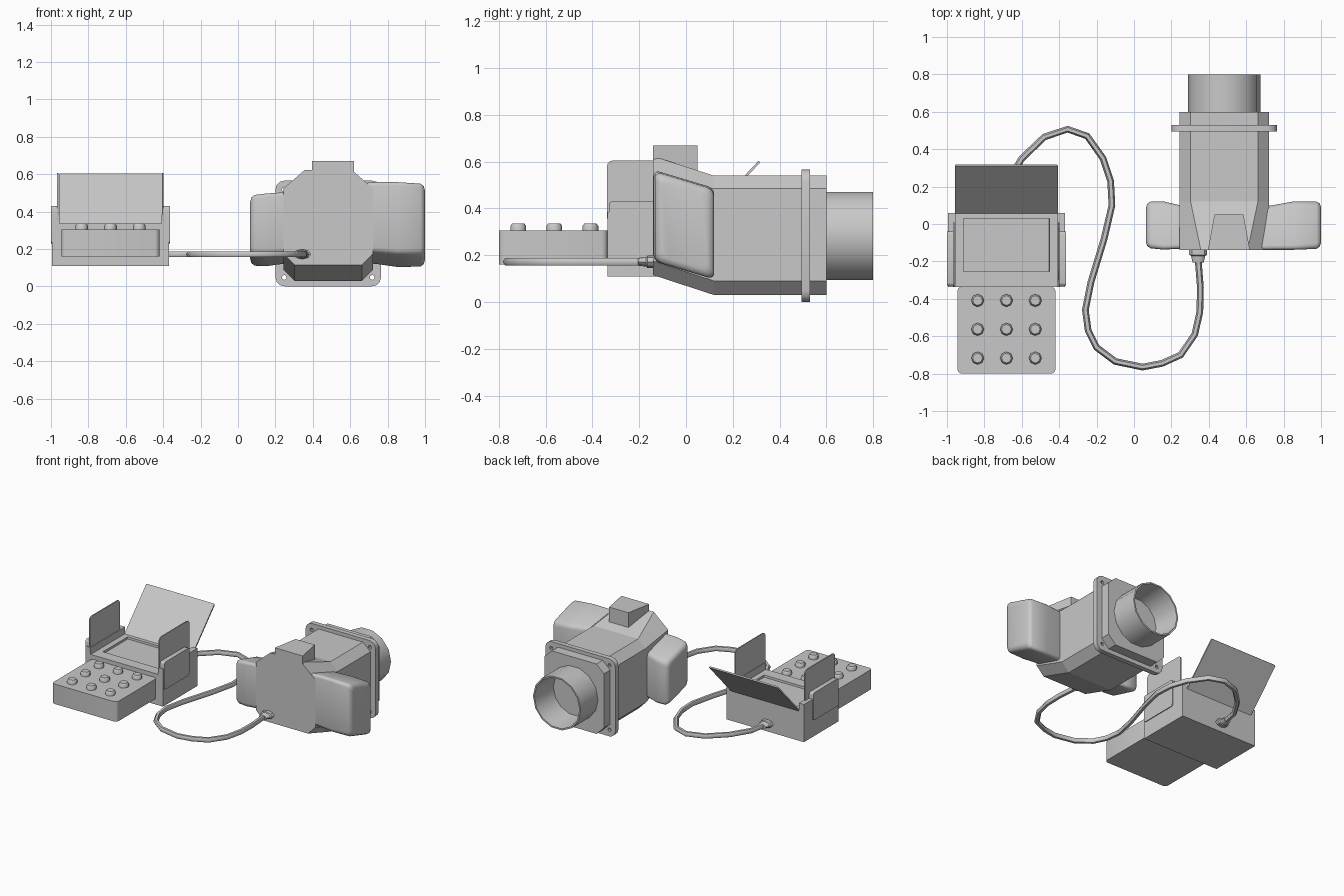
import bpy, bmesh, math

if "Cube" in bpy.data.objects:
    bpy.data.objects.remove(bpy.data.objects["Cube"])

GREY = bpy.data.materials.new("plain_grey")
GREY.diffuse_color = (0.58, 0.58, 0.58, 1)
GREY.use_nodes = True
GREY.node_tree.nodes["Principled BSDF"].inputs["Base Color"].default_value = GREY.diffuse_color


def finish(obj, angle=None):
    obj.data.materials.clear()
    obj.data.materials.append(GREY)
    bpy.ops.object.select_all(action='DESELECT')
    obj.select_set(True)
    bpy.context.view_layer.objects.active = obj
    if angle:
        bpy.ops.object.shade_smooth_by_angle(angle=math.radians(angle))
    return obj


def from_bmesh(name, bm, angle=None):
    bmesh.ops.recalc_face_normals(bm, faces=bm.faces[:])
    me = bpy.data.meshes.new(name)
    bm.to_mesh(me)
    bm.free()
    obj = bpy.data.objects.new(name, me)
    bpy.context.collection.objects.link(obj)
    return finish(obj, angle)


def loft(name, rings, angle=None):
    """Skin closed rings of equal point count and cap both ends."""
    bm = bmesh.new()
    vs = [[bm.verts.new(p) for p in ring] for ring in rings]
    n = len(vs[0])
    for a, b in zip(vs, vs[1:]):
        for i in range(n):
            bm.faces.new((a[i], a[(i + 1) % n], b[(i + 1) % n], b[i]))
    bm.faces.new(vs[0])
    bm.faces.new(vs[-1])
    return from_bmesh(name, bm, angle)


def box(name, x0, x1, y0, y1, z0, z1):
    return loft(name, [[(x0, y0, z), (x1, y0, z), (x1, y1, z), (x0, y1, z)] for z in (z0, z1)])


def round_rect(u0, u1, v0, v1, r, seg=3):
    pts = []
    for k, (cu, cv) in enumerate([(u1 - r, v1 - r), (u0 + r, v1 - r), (u0 + r, v0 + r), (u1 - r, v0 + r)]):
        for i in range(seg + 1):
            a = math.pi / 2 * (k + i / seg)
            pts.append((cu + r * math.cos(a), cv + r * math.sin(a)))
    return pts


def plate(name, w, h, t, r, loc, rot=(0, 0, 0), holes=(), hole_r=0.013):
    """Rounded plate from a filled 2D curve, with optional round holes."""
    cu = bpy.data.curves.new(name, 'CURVE')
    cu.dimensions, cu.fill_mode, cu.extrude = '2D', 'BOTH', t / 2
    loops = [round_rect(-w / 2, w / 2, -h / 2, h / 2, r)]
    for hx, hy in holes:
        loops.append([(hx + hole_r * math.cos(a * math.pi / 4), hy + hole_r * math.sin(a * math.pi / 4))
                      for a in range(8)])
    for pts in loops:
        s = cu.splines.new('POLY')
        s.points.add(len(pts) - 1)
        for p, q in zip(s.points, pts):
            p.co = (q[0], q[1], 0, 1)
        s.use_cyclic_u = True
    obj = bpy.data.objects.new(name, cu)
    bpy.context.collection.objects.link(obj)
    obj.location, obj.rotation_euler = loc, rot
    finish(obj)
    bpy.ops.object.convert(target='MESH')
    return finish(bpy.context.view_layer.objects.active, 35)


CX, CZ = 0.4825, 0.283      # optical axis of the camera
HALF = math.pi / 2

# camera housing: chamfered box whose front end is lifted


def octagon(y, z0, z1, tx, tz):
    x0, x1, c = CX - 0.24, CX + 0.24, 0.06
    return [(x0 + c, y, z0), (x1 - c, y, z0), (x1, y, z0 + c), (x1, y, z1 - tz),
            (x1 - tx, y, z1), (x0 + tx, y, z1), (x0, y, z1 - tz), (x0, y, z0 + c)]


loft("camera_housing", [octagon(-0.14, 0.115, 0.623, 0.115, 0.10),
                        octagon(0.12, 0.03, 0.54, 0.06, 0.055),
                        octagon(0.60, 0.03, 0.54, 0.06, 0.055)])

# viewfinder hump, narrowing to the back
loft("viewfinder_hump", [[(0.395, -0.14, z), (0.62, -0.14, z), (0.585, 0.05, z), (0.43, 0.05, z)]
                         for z in (0.5, 0.67)])

# mounting flange with four bolt holes
h = 0.235
plate("lens_flange", 0.565, 0.566, 0.035, 0.05, (CX, 0.512, CZ), (HALF, 0, 0),
      [(sx * h, sz * h) for sx in (-1, 1) for sz in (-1, 1)])

# hollow lens tube
def circle(y, r, n=14):
    return [(CX + r * math.cos(2 * math.pi * i / n), y, CZ + r * math.sin(2 * math.pi * i / n))
            for i in range(n)]


loft("lens_tube", [circle(0.59, 0.193), circle(0.80, 0.193), circle(0.80, 0.182),
                   circle(0.605, 0.165)], 40)


# side grips: rounded sections, sheared like the housing
def grip(name, sections):
    rings = []
    for x, y0, y1, z0, z1, shear, r in sections:
        rings.append([(x, y, z - shear * (y + 0.14)) for y, z in round_rect(y0, y1, z0, z1, r)])
    return loft(name, rings, 40)


grip("right_grip", [(0.62, -0.139, 0.09, 0.19, 0.555, 0.3, 0.02),
                    (0.74, -0.138, 0.10, 0.185, 0.565, 0.3, 0.025),
                    (0.85, -0.138, 0.12, 0.175, 0.565, 0.3, 0.025),
                    (0.975, -0.133, 0.12, 0.175, 0.56, 0.3, 0.03),
                    (0.993, -0.122, 0.11, 0.185, 0.55, 0.3, 0.03),
                    (1.0, -0.10, 0.09, 0.205, 0.53, 0.3, 0.025)])
grip("left_grip", [(0.34, -0.135, 0.08, 0.19, 0.51, 0.3, 0.02),
                   (0.225, -0.133, 0.105, 0.18, 0.51, 0.28, 0.025),
                   (0.16, -0.137, 0.12, 0.175, 0.505, 0.28, 0.025),
                   (0.09, -0.13, 0.12, 0.175, 0.50, 0.28, 0.03),
                   (0.072, -0.12, 0.11, 0.185, 0.49, 0.28, 0.03),
                   (0.065, -0.10, 0.09, 0.205, 0.47, 0.28, 0.025)])


# cable plugs: flattened stepped cones
def plug(name, x, y, d):
    rings = [(0, 0.048), (0.025, 0.048), (0.03, 0.038), (0.065, 0.03)]
    loft(name, [[(x + r * math.cos(i * math.pi / 4), y + d * s, 0.172 + 0.55 * r * math.sin(i * math.pi / 4))
                 for i in range(8)] for s, r in rings], 40)


plug("camera_plug", 0.343, -0.14, -1)
plug("console_plug", -0.70, 0.06, 1)

# cable between the two units
path = [(0.343, -0.19), (0.355, -0.34), (0.352, -0.47), (0.325, -0.59), (0.25, -0.70), (0.15, -0.745),
        (0.045, -0.765), (-0.10, -0.735), (-0.20, -0.66), (-0.245, -0.57), (-0.26, -0.46),
        (-0.23, -0.31), (-0.16, -0.08), (-0.118, 0.10), (-0.125, 0.23), (-0.165, 0.35),
        (-0.25, 0.47), (-0.355, 0.507), (-0.48, 0.465), (-0.60, 0.35), (-0.68, 0.22), (-0.70, 0.10)]
cu = bpy.data.curves.new("cable", 'CURVE')
cu.dimensions, cu.bevel_depth, cu.bevel_resolution, cu.use_fill_caps = '3D', 0.018, 1, True
sp = cu.splines.new('POLY')
sp.points.add(len(path) - 1)
for p, q in zip(sp.points, path):
    p.co = (q[0], q[1], 0.172, 1)
cable = bpy.data.objects.new("cable", cu)
bpy.context.collection.objects.link(cable)
finish(cable)
bpy.ops.object.convert(target='MESH')
finish(bpy.context.view_layer.objects.active, 60)

# console body with a recessed screen in its deck
MX = -0.682                 # middle of the console
bm = bmesh.new()
bmesh.ops.create_cube(bm, size=1)
for v in bm.verts:
    v.co = (MX + v.co.x * 0.62, -0.138 + v.co.y * 0.396, 0.2225 + v.co.z * 0.225)
top = max(bm.faces, key=lambda f: f.calc_center_median().z)
bmesh.ops.inset_region(bm, faces=[top], thickness=0.05)
for v in top.verts:
    v.co.x = MX + math.copysign(0.23, v.co.x - MX)
    v.co.y = 0.03 if v.co.y > -0.138 else -0.255
bmesh.ops.inset_region(bm, faces=[top], thickness=0.002, depth=0)
for v in top.verts:
    v.co.z -= 0.015
from_bmesh("console_body", bm)

# side walls, outer hinge plates and upright sun-shade flaps
for side, s in (("left", -1), ("right", 1)):
    def span(a, b):
        return sorted((MX + s * a, MX + s * b))
    box(side + "_wall", *span(0.272, 0.312), -0.336, 0.06, 0.11, 0.385)
    plate(side + "_hinge_plate", 0.29, 0.20, 0.036, 0.015, (MX + s * 0.30, -0.185, 0.33), (HALF, 0, HALF))
    plate(side + "_shade_flap", 0.345, 0.27, 0.008, 0.025, (MX + s * 0.281, -0.165, 0.47), (HALF, 0, HALF))

# open lid leaning back
plate("shade_lid", 0.55, 0.37, 0.01, 0.008, (MX, 0.187, 0.466), (math.atan2(0.27, 0.255), 0, 0))

# keypad with a 3 x 3 grid of buttons
plate("keypad", 0.525, 0.465, 0.145, 0.025, (MX, -0.5675, 0.2325))
for i in range(3):
    for j in range(3):
        bx, by = MX + (i - 1) * 0.154, -0.563 + (j - 1) * 0.154
        loft("button_%d_%d" % (i, j),
             [[(bx + r * math.cos(k * math.pi / 4), by + r * math.sin(k * math.pi / 4), z) for k in range(8)]
              for r, z in ((0.034, 0.30), (0.034, 0.325), (0.026, 0.335))], 50)
